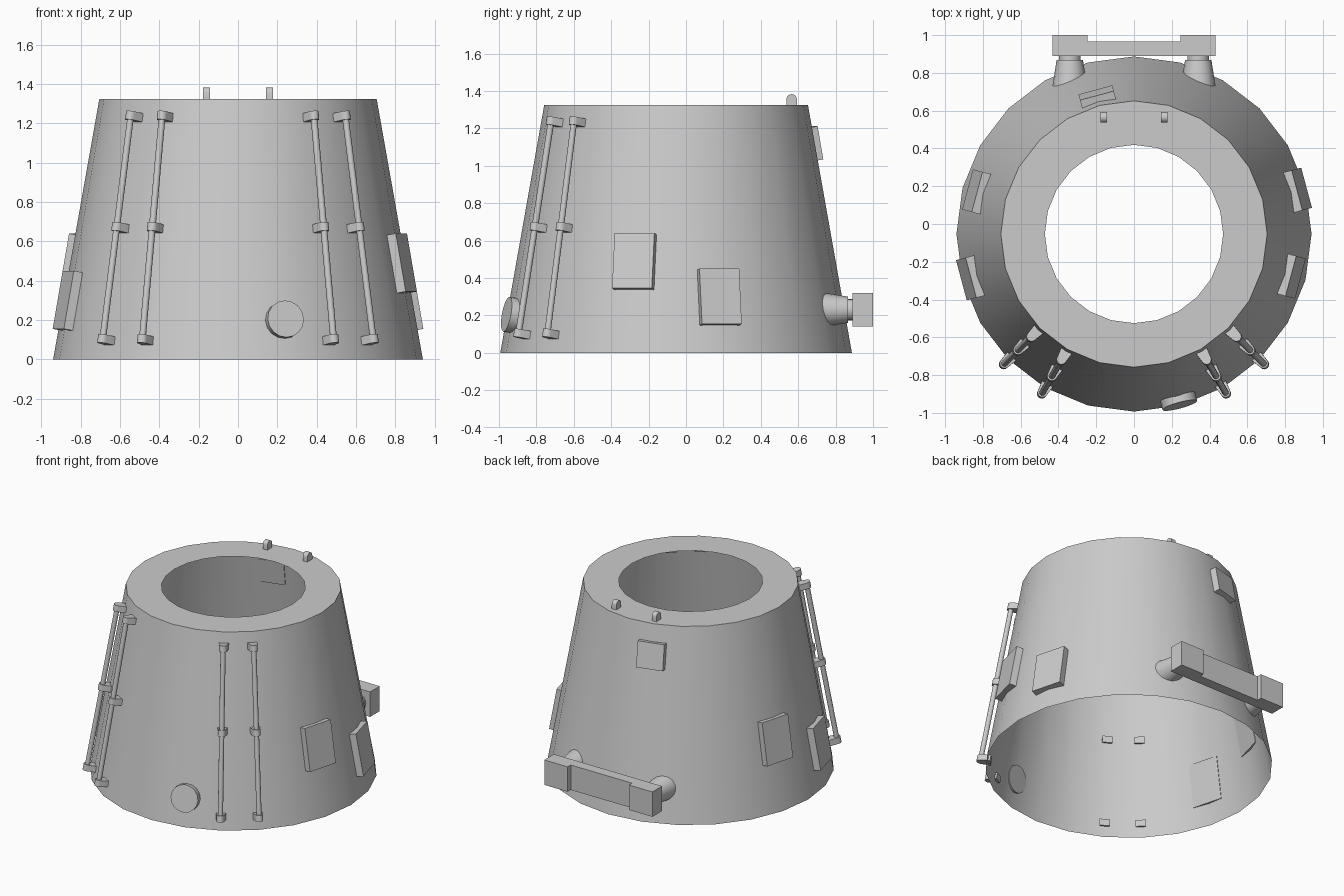
import bpy, bmesh
from math import pi, sin, cos, radians, atan2
from mathutils import Matrix, Vector

if "Cube" in bpy.data.objects:
    bpy.data.objects.remove(bpy.data.objects["Cube"])

R0, R1, H, CY, HOLE = 0.94, 0.705, 1.325, -0.053, 0.472
SLOPE = atan2(R0 - R1, H)


def finish(name, bm, mat=Matrix(), smooth=False):
    bmesh.ops.recalc_face_normals(bm, faces=bm.faces)
    me = bpy.data.meshes.new(name)
    bm.to_mesh(me)
    bm.free()
    ob = bpy.data.objects.new(name, me)
    bpy.context.collection.objects.link(ob)
    ob.matrix_world = mat
    if smooth:
        bpy.ops.object.select_all(action='DESELECT')
        ob.select_set(True)
        bpy.context.view_layer.objects.active = ob
        bpy.ops.object.shade_smooth_by_angle(angle=radians(35))
    return ob


def wall_frame(deg, z):
    """Frame on the wall: x along the wall, y up the slope, z outward."""
    a = radians(deg)
    r = R0 + (R1 - R0) * z / H
    n = Vector((cos(a) * cos(SLOPE), sin(a) * cos(SLOPE), sin(SLOPE)))
    t = Vector((-sin(a), cos(a), 0))
    m = Matrix((t, n.cross(t), n)).transposed().to_4x4()
    m.translation = (r * cos(a), r * sin(a) + CY, z)
    return m


def box(name, lo, hi, mat=Matrix()):
    bm = bmesh.new()
    bmesh.ops.create_cube(bm, size=1)
    for v in bm.verts:
        v.co = [(l + h) / 2 + c * (h - l) for c, l, h in zip(v.co, lo, hi)]
    return finish(name, bm, mat)


def cylinder(name, r1, r2, depth, sides, mat):
    bm = bmesh.new()
    bmesh.ops.create_cone(bm, cap_ends=True, segments=sides,
                          radius1=r1, radius2=r2, depth=depth)
    return finish(name, bm, mat, True)


def prism(name, pts, vec, mat=Matrix()):
    bm = bmesh.new()
    f = bm.faces.new([bm.verts.new(p) for p in pts])
    ext = bmesh.ops.extrude_face_region(bm, geom=[f], use_keep_orig=True)
    new = [g for g in ext['geom'] if isinstance(g, bmesh.types.BMVert)]
    bmesh.ops.translate(bm, verts=new, vec=vec)
    return finish(name, bm, mat, True)


# Hollow tapered shell with a flat ring on top
bm = bmesh.new()
rings = [[bm.verts.new((r * cos(i * pi / 12), r * sin(i * pi / 12) + CY, z))
          for i in range(24)] for r, z in ((R0, 0), (R1, H), (HOLE, H))]
for a, b in zip(rings, rings[1:]):
    for i in range(24):
        j = (i + 1) % 24
        bm.faces.new((a[i], a[j], b[j], b[i]))
finish("shell", bm, smooth=True)

# Wall panels
for deg, z, w, h in ((-15, 0.487, 0.22, 0.3), (15, 0.297, 0.22, 0.3),
                     (165, 0.487, 0.22, 0.3), (195, 0.297, 0.22, 0.3),
                     (105, 1.117, 0.185, 0.18)):
    box("wall_panel", (-w / 2, -h / 2, -0.018), (w / 2, h / 2, 0.033), wall_frame(deg, z))

# Round port cover
cylinder("port_cover", 0.095, 0.095, 0.052, 16,
         wall_frame(-75, 0.2) @ Matrix.Translation((0, 0, 0.009)))

# Handrails with three tapered, round-nosed brackets each
for deg in (-45, -60, -120, -135):
    cylinder("handrail", 0.017, 0.017, 1.18, 12,
             wall_frame(deg, 0.665) @ Matrix.Translation((0, 0, 0.05))
             @ Matrix.Rotation(pi / 2, 4, 'X'))
    for z in (0.095, 0.665, 1.23):
        pts = [(-0.034, -0.022, -0.018), (0.034, -0.022, -0.018)]
        pts += [(0.026 * cos(i * pi / 8), -0.022, 0.05 + 0.026 * sin(i * pi / 8))
                for i in range(9)]
        prism("rail_bracket", pts, (0, 0.044, 0), wall_frame(deg, z))

# Rounded lugs on the top ring
for x in (-0.16, 0.16):
    pts = [(x - 0.018, 0.537, H - 0.005), (x - 0.018, 0.593, H - 0.005)]
    pts += [(x - 0.018, 0.565 + 0.028 * cos(i * pi / 8), 1.355 + 0.028 * sin(i * pi / 8))
            for i in range(9)]
    prism("top_lug", pts, (0.036, 0, 0))

# Rear bar with block ends, carried on two flared mounts
box("rear_bar", (-0.25, 0.89, 0.14), (0.25, 0.965, 0.32))
for s in (-1, 1):
    x = s * 0.34
    box("bar_end", (min(s * 0.245, s * 0.432), 0.89, 0.14),
        (max(s * 0.245, s * 0.432), 1.0, 0.32))
    turn = Matrix.Rotation(-pi / 2, 4, 'X')
    cylinder("bar_mount", 0.092, 0.07, 0.14, 16, Matrix.Translation((x, 0.797, 0.23)) @ turn)
    cylinder("bar_neck", 0.058, 0.058, 0.04, 16, Matrix.Translation((x, 0.877, 0.23)) @ turn)
